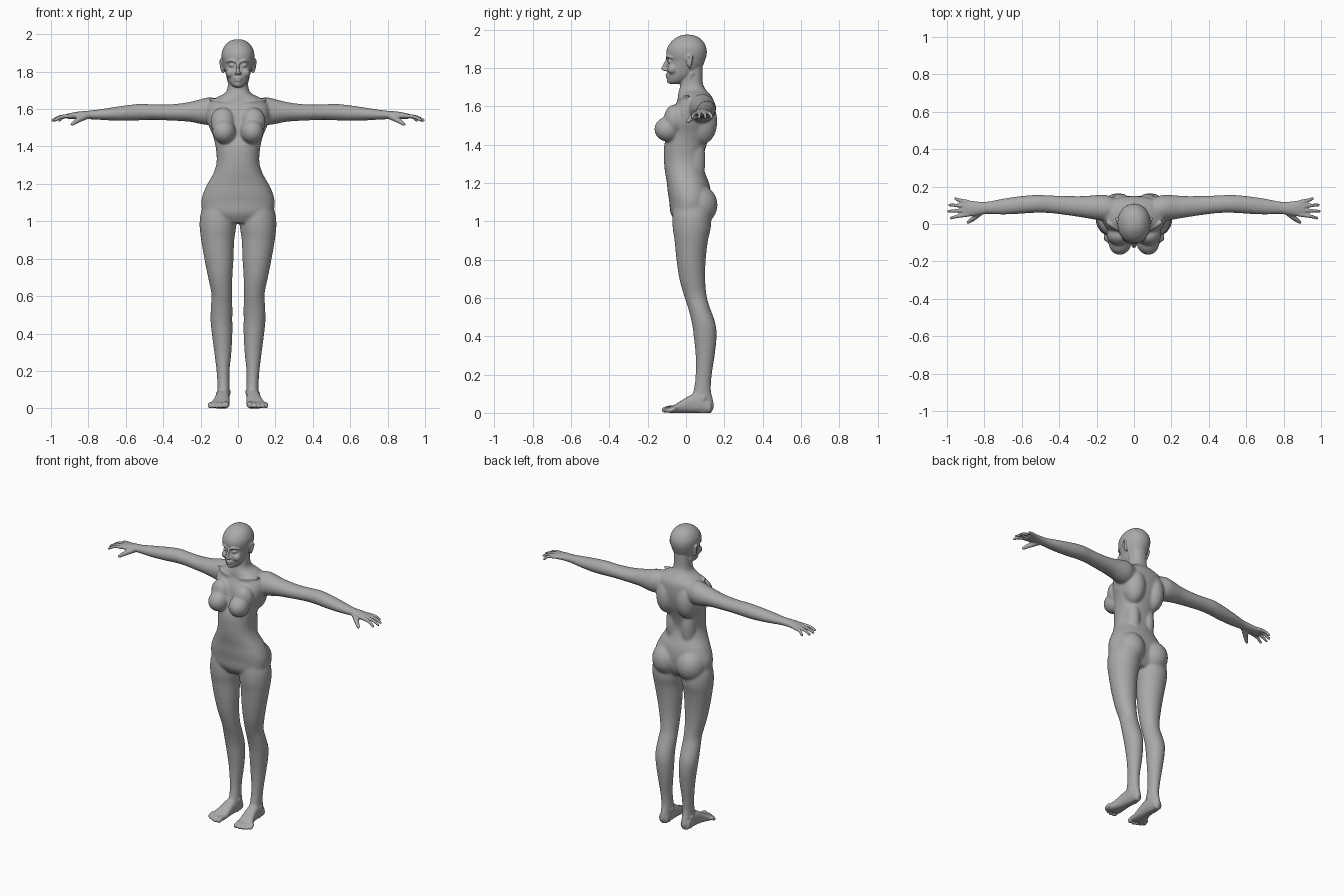
import bpy
import bmesh
import math
from mathutils import Vector, Matrix

UNIT = 0.01  # all part sizes below are in hundredths
RING = 40

cube = bpy.data.objects.get("Cube")
if cube:
    bpy.data.objects.remove(cube, do_unlink=True)

bm = bmesh.new()


def spline(rows, steps=5):
    """Smoothly interpolate a list of number rows."""
    rows = [Vector(r) for r in rows]
    result = []
    for i in range(len(rows) - 1):
        a, b = rows[max(i - 1, 0)], rows[i]
        c, d = rows[i + 1], rows[min(i + 2, len(rows) - 1)]
        for k in range(steps):
            t = k / steps
            result.append(b + (c - a) * (t / 2)
                          + (a * 2 - b * 5 + c * 4 - d) * (t * t / 2)
                          + (b * 3 - a - c * 3 + d) * (t ** 3 / 2))
    return result + [rows[-1]]


def loft(axis, rows, power=1.0):
    """Skin oval sections; each row is position, low/high of one axis, low/high of the other."""
    rings = []
    for pos, a0, a1, b0, b1 in spline(rows):
        ring = []
        for k in range(RING):
            ang = math.tau * k / RING
            c, s = math.cos(ang), math.sin(ang)
            c = math.copysign(abs(c) ** power, c)
            s = math.copysign(abs(s) ** power, s)
            u = (a0 + a1) / 2 + (a1 - a0) / 2 * c
            v = (b0 + b1) / 2 + (b1 - b0) / 2 * s
            co = {"x": (pos, v, u), "y": (u, pos, v), "z": (u, v, pos)}[axis]
            ring.append(bm.verts.new(Vector(co) * UNIT))
        rings.append(ring)
    faces = [bm.faces.new(rings[0]), bm.faces.new(rings[-1])]
    for low, high in zip(rings, rings[1:]):
        for k in range(RING):
            n = (k + 1) % RING
            faces.append(bm.faces.new((low[k], low[n], high[n], high[k])))
    bmesh.ops.recalc_face_normals(bm, faces=faces)


def centred(rows):
    return [(z, -w, w, front, back) for z, w, front, back in rows]


def ball(centre, radii, tilt=0.0):
    m = (Matrix.Translation(Vector(centre) * UNIT) @ Matrix.Rotation(tilt, 4, "Z")
         @ Matrix.Diagonal(Vector(radii) * UNIT).to_4x4())
    bmesh.ops.create_icosphere(bm, subdivisions=3, radius=1, matrix=m)


def tube(points, start, end):
    """Rounded tapering tube along a smooth path."""
    path = spline(points, 8)
    for i, p in enumerate(path):
        r = start + (end - start) * i / (len(path) - 1)
        ball(p, (r, r, r))


# Legs
loft("z", [
    (112, 3, 17, -6, 12), (104, 1, 20, -7, 13), (97, 1, 20.5, -7, 13),
    (90, 2, 19.7, -6, 11.5), (80, 2.4, 18, -5, 10.3), (70, 3, 16, -3.5, 10),
    (61, 3.2, 14.2, -1, 10.8), (55, 3, 14.5, 1, 12.5), (47, 3, 14.7, 3, 15.3),
    (40, 3, 14, 4, 16), (30, 3.5, 12.7, 5, 15), (20, 4.5, 11.5, 5, 13.5),
    (12, 4.5, 11, 4, 13), (7, 4.5, 11, 2, 14), (3, 4.8, 11, 3, 14.5), (0, 6, 10, 5, 13)])

# Feet and toes
loft("y", [
    (13, 5, 11, 0, 6), (8, 4.5, 11.5, 0, 10), (3, 4.5, 12, 0, 9.5),
    (-2, 4.5, 13.2, 0, 6.7), (-6, 4.5, 15, 0, 4.2), (-8.5, 5, 15, 0, 3)], 0.8)
for x, tip, r in ((6.4, -11, 1.6), (9, -11.4, 1.15), (11.2, -10.6, 1.1),
                  (13.2, -9.6, 1.1), (15, -8.2, 1.1)):
    tube([(x - 0.3, -6, 2.2), (x, tip + 2, 2.2), (x, tip, r)], r, r)
ball((5.2, 8, 8.5), (1.4, 1.8, 1.8))
ball((10.6, 9, 7.5), (1.2, 1.7, 1.7))

# Arms
loft("x", [
    (8, 153, 165, 3, 13), (15, 151.5, 166.3, 1.5, 15.5), (20, 152, 165.3, 2.2, 15.5),
    (26, 153.2, 163.8, 3.2, 15), (35, 153.8, 162.6, 4.6, 15), (45, 154.2, 162.5, 5.8, 15.3),
    (52, 154, 162.8, 6, 15.6), (60, 153.7, 162, 5.5, 15), (70, 154, 160.5, 5, 13.6),
    (78, 154.5, 159.3, 5.4, 12), (84, 154.6, 158.8, 4.6, 12), (88, 154.6, 158.2, 4, 12.6),
    (91.5, 154.8, 157.4, 4, 12.8)])

# Fingers and thumb
for y, tip_x, tip_y in ((5, 97.8, 3.2), (7.4, 99.2, 6.8), (9.7, 98.6, 10.2), (11.8, 95.5, 13.6)):
    tube([(89, y, 156.4), ((91 + tip_x) / 2, (y + tip_y) / 2, 155.8), (tip_x, tip_y, 154)], 1.2, 0.8)
tube([(82, 6.5, 156), (86, 3, 153.8), (88.7, 0.9, 151.9)], 1.9, 0.9)

# Bust, shoulder blades, buttocks
ball((7.4, -9.4, 148), (6.3, 7.2, 6.6), 0.15)
ball((8.2, -6, 153), (6.6, 5.6, 8), 0.15)
ball((7.5, 8.5, 152), (6.8, 7.9, 12), 0.1)
ball((5.5, 4, 132), (4.8, 6.2, 16))
ball((9, 6.6, 108.5), (9.3, 9.9, 10.5))

# Collar bones and neck cords
tube([(1.8, -3.6, 163.6), (8, -3.4, 164.2), (15, 1, 165.4)], 0.9, 0.9)
tube([(1.4, -3, 164), (3.6, 0, 170), (5, 3, 177)], 0.9, 1.2)

# Eyes, brows, cheeks, nostrils, ears
ball((3.2, -8.5, 183.3), (1.6, 1.2, 0.9))
tube([(1.4, -10, 185.2), (3.8, -9.6, 186), (6, -7.2, 185.3)], 0.7, 0.6)
ball((4, -7, 179.3), (2.6, 2.7, 2.6))
ball((1, -11, 179), (0.8, 1, 0.7))
tube([(8, 2.2, 179.8), (8.9, 2.2, 182), (9.4, 3, 185.5), (8.9, 1.2, 186.3), (8.4, 0.2, 184)], 0.7, 0.7)
ball((8.3, 1.8, 183), (0.8, 1.4, 2.8))

# Mirror the paired parts
copy = bmesh.ops.duplicate(bm, geom=bm.verts[:] + bm.edges[:] + bm.faces[:])["geom"]
bmesh.ops.scale(bm, vec=(-1, 1, 1), verts=[g for g in copy if isinstance(g, bmesh.types.BMVert)])
bmesh.ops.reverse_faces(bm, faces=[g for g in copy if isinstance(g, bmesh.types.BMFace)])

# Torso and neck
loft("z", centred([
    (99, 9, -5, 9), (104, 18, -8, 12), (110, 19.6, -8.7, 13), (115, 18.6, -9.5, 13),
    (120, 16.3, -10, 12), (126, 13, -11, 9.7), (132, 11.4, -11.5, 8.8), (140, 12, -11.3, 10.8),
    (146, 13.5, -9.5, 13), (152, 16, -8.5, 14.5), (158, 17, -7, 15), (163, 16, -4.5, 14.5),
    (166, 12, -4.2, 12.7), (168.5, 7, -3.6, 10.5), (172, 5.5, -2.8, 8.8), (180, 5.4, -2, 8.6)]), 0.9)

# Head
loft("z", centred([
    (171.6, 2, -8.4, -4), (173, 3.8, -9.3, 0), (176, 5.6, -9.8, 4.5), (180, 6.9, -9.9, 8.2),
    (183.5, 7.9, -9.2, 9.8), (187, 8.7, -10.3, 10.8), (190.5, 8.6, -9.8, 10.6),
    (194, 7, -7.4, 8.8), (196.4, 4.3, -4, 5.8), (197.3, 1.4, -1, 2.4)]), 0.95)

# Nose, lips, chin
tube([(0, -9.8, 184.5), (0, -10.9, 182), (0, -12, 179.6)], 0.7, 1)
ball((0, -9.7, 176.5), (2.2, 1.1, 0.55))
ball((0, -9.6, 175.2), (1.9, 1.1, 0.6))
ball((0, -8.4, 173.2), (2, 1.7, 1.6))

# Fuse the parts into one skin
source = bpy.data.meshes.new("body_parts")
bm.to_mesh(source)
bm.free()
body = bpy.data.objects.new("body", source)
bpy.context.scene.collection.objects.link(body)
remesh = body.modifiers.new("fuse", "REMESH")
remesh.mode = "VOXEL"
remesh.voxel_size = 0.005
graph = bpy.context.evaluated_depsgraph_get()
skin = bpy.data.meshes.new_from_object(body.evaluated_get(graph))
body.modifiers.clear()
body.data = skin
bpy.data.meshes.remove(source)

# Blend the large forms strongly, and the face, hands and feet lightly
soft = body.vertex_groups.new(name="soft")
for v in skin.vertices:
    x, y, z = v.co
    weight = min((0.8 - abs(x)) / 0.1, (1.74 - z) / 0.06, (z - 0.06) / 0.1, 1)
    if weight > 0:
        soft.add([v.index], weight, "REPLACE")
blend = body.modifiers.new("blend", "SMOOTH")
blend.iterations = 25
blend.vertex_group = "soft"
finish = body.modifiers.new("finish", "SMOOTH")
finish.iterations = 3
skin.shade_smooth()

# Plain grey surface
grey = bpy.data.materials.new("plain grey")
grey.use_nodes = True
colour = (0.4, 0.4, 0.4, 1)
grey.diffuse_color = colour
grey.node_tree.nodes["Principled BSDF"].inputs["Base Color"].default_value = colour
skin.materials.clear()
skin.materials.append(grey)
